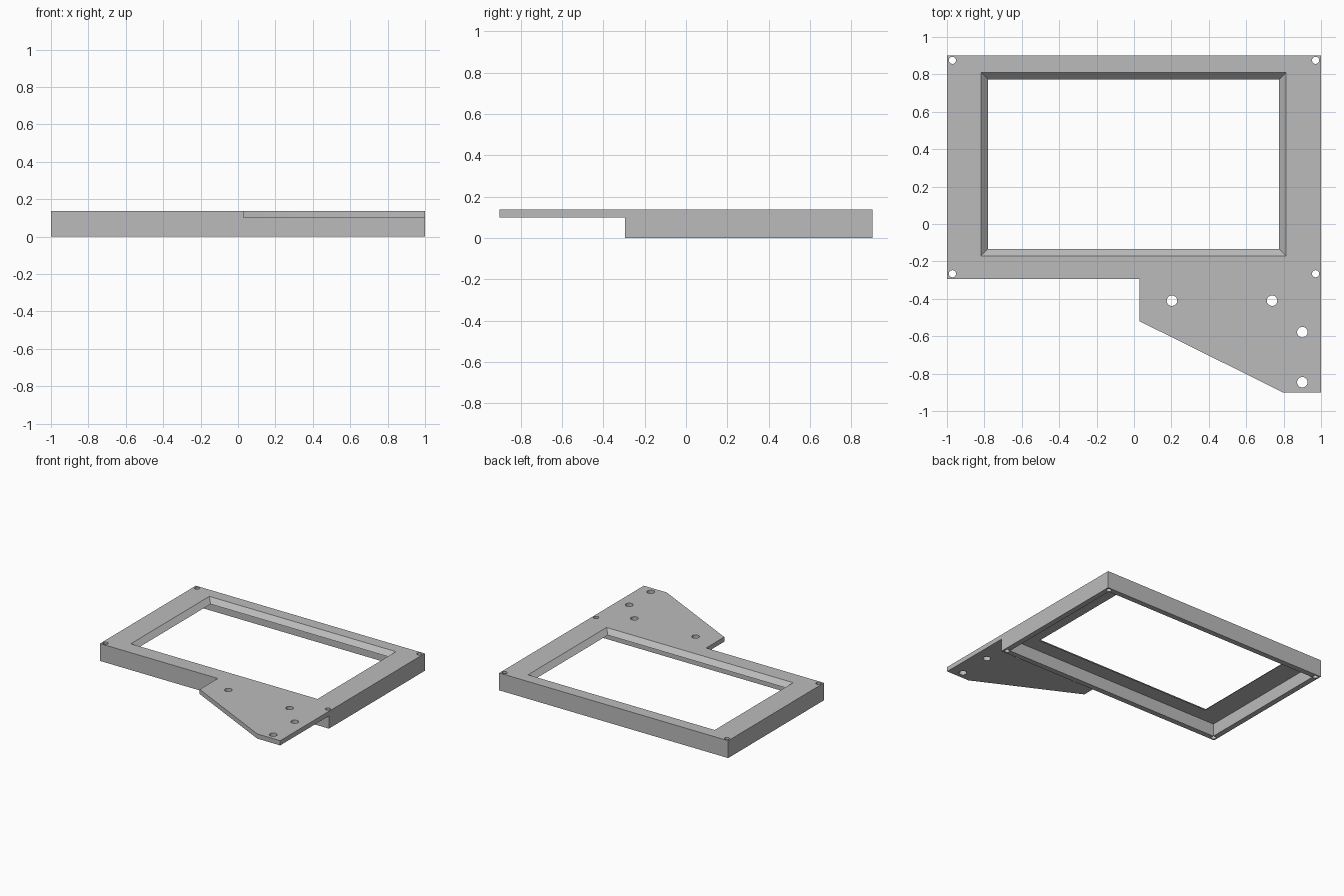
import bpy
import bmesh
import math

if "Cube" in bpy.data.objects:
    bpy.data.objects.remove(bpy.data.objects["Cube"], do_unlink=True)

TOP = 0.137        # overall height
UNDER = 0.10       # underside of the face plate
FRONT = -0.294     # front edge of the frame
BACK = 0.902
RIM = 0.043        # thickness of the wall round the pocket

grey = bpy.data.materials.new("plain grey")
grey.use_nodes = True
colour = (0.5, 0.5, 0.5, 1)
grey.diffuse_color = colour
grey.node_tree.nodes["Principled BSDF"].inputs["Base Color"].default_value = colour


def rect(x0, x1, y0, y1, grow=0):
    return [(x0 - grow, y0 - grow), (x1 + grow, y0 - grow),
            (x1 + grow, y1 + grow), (x0 - grow, y1 + grow)]


def circle(x, y, radius, sides=32):
    angles = [math.tau * i / sides for i in range(sides)]
    return [(x + radius * math.cos(a), y + radius * math.sin(a)) for a in angles]


def prism(name, low, z0, z1, high=None):
    """Solid between two matching outlines, listed anticlockwise."""
    bm = bmesh.new()
    a = [bm.verts.new((x, y, z0)) for x, y in low]
    b = [bm.verts.new((x, y, z1)) for x, y in (high or low)]
    bm.faces.new(a[::-1])
    bm.faces.new(b)
    for i in range(len(a)):
        j = (i + 1) % len(a)
        bm.faces.new((a[i], a[j], b[j], b[i]))
    mesh = bpy.data.meshes.new(name)
    bm.to_mesh(mesh)
    bm.free()
    mesh.materials.append(grey)
    obj = bpy.data.objects.new(name, mesh)
    bpy.context.collection.objects.link(obj)
    return obj


# Frame and mounting tab share one outline
bezel = prism("bezel_frame", [
    (-1, FRONT), (0.03, FRONT), (0.03, -0.52), (0.80, -BACK),
    (1, -BACK), (1, BACK), (-1, BACK)], 0, TOP)

# Space under the tab, pocket behind the plate
cutters = [
    prism("tab_cutter", rect(-1.2, 1.2, -1.2, FRONT), -0.1, UNDER),
    prism("pocket_cutter", rect(-1, 1, FRONT, BACK, -RIM), -0.1, UNDER),
]

# Window with sloping sides
window = (-0.78, 0.776, -0.133, 0.772)
cutters.append(prism("window_cutter", rect(*window, -0.02), UNDER - 0.02,
                     TOP + 0.02, rect(*window, TOP + 0.02 - UNDER)))

# Corner screw holes and larger tab holes
holes = [(x, y, 0.019) for x in (-0.971, 0.971) for y in (-0.266, 0.875)]
holes += [(x, y, 0.028) for x, y in
          ((0.203, -0.41), (0.738, -0.41), (0.90, -0.578), (0.90, -0.846))]
cutters += [prism("hole_cutter", circle(*h), -0.1, TOP + 0.1) for h in holes]

bpy.ops.object.select_all(action="DESELECT")
bpy.context.view_layer.objects.active = bezel
bezel.select_set(True)
for cutter in cutters:
    cutter.hide_render = True
    mod = bezel.modifiers.new(cutter.name, "BOOLEAN")
    mod.operation = "DIFFERENCE"
    mod.solver = "EXACT"
    mod.object = cutter
    bpy.ops.object.modifier_apply(modifier=mod.name)
    bpy.data.objects.remove(cutter, do_unlink=True)

# Round hole walls, crisp edges elsewhere
bpy.ops.object.shade_smooth_by_angle(angle=math.radians(30))
